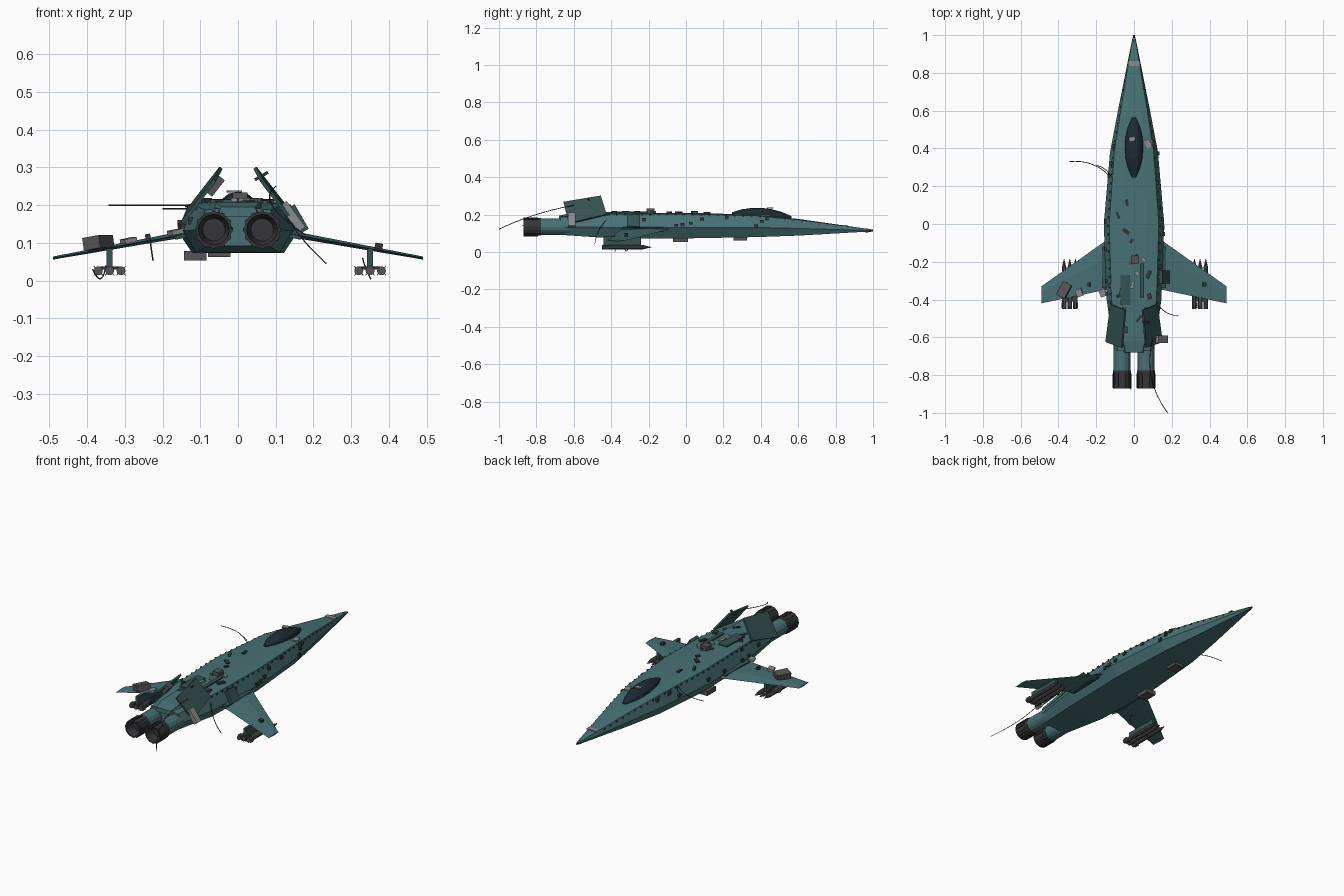
import bpy, bmesh, math, random
from mathutils import Vector

if "Cube" in bpy.data.objects:
    bpy.data.objects.remove(bpy.data.objects["Cube"])

random.seed(4)

def mat(name, r, g, b):
    m = bpy.data.materials.new(name)
    m.diffuse_color = (r, g, b, 1)
    m.use_nodes = True
    m.node_tree.nodes["Principled BSDF"].inputs["Base Color"].default_value = m.diffuse_color
    return m

TEAL = mat("teal_paint", .065, .165, .175)
DTEAL = mat("dark_teal", .035, .085, .085)
GLASS = mat("dark_glass", .012, .024, .034)
DARK = mat("dark_metal", .035, .036, .04)
MID = mat("mid_metal", .09, .09, .095)
GREY = mat("light_metal", .25, .26, .27)

def finish(name, bm, m):
    bmesh.ops.recalc_face_normals(bm, faces=bm.faces)
    me = bpy.data.meshes.new(name)
    bm.to_mesh(me)
    bm.free()
    me.materials.append(m)
    o = bpy.data.objects.new(name, me)
    bpy.context.collection.objects.link(o)
    return o

def loft(name, rings, m):
    bm = bmesh.new()
    rs = [[bm.verts.new(p) for p in r] for r in rings]
    n = len(rs[0])
    for a, b in zip(rs, rs[1:]):
        for i in range(n):
            bm.faces.new((a[i], a[(i + 1) % n], b[(i + 1) % n], b[i]))
    bm.faces.new(rs[0])
    bm.faces.new(rs[-1])
    return finish(name, bm, m)

def oval(x, y, z, rx, rz, sides):
    return [(x + rx * math.cos(i * math.tau / sides), y, z + rz * math.sin(i * math.tau / sides))
            for i in range(sides)]

def lathe(name, x, z, prof, sides, m):
    """Round body along y; prof holds (y, radius) pairs."""
    return loft(name, [oval(x, y, z, r, r, sides) for y, r in prof], m)

def plate(name, pts, t, m):
    p = [Vector(q) for q in pts]
    n = (p[1] - p[0]).cross(p[2] - p[0]).normalized() * t / 2
    return loft(name, [[q - n for q in p], [q + n for q in p]], m)

def box(name, loc, dims, m, tilt=0, turn=0):
    bm = bmesh.new()
    bmesh.ops.create_cube(bm, size=1)
    o = finish(name, bm, m)
    o.location, o.scale = loc, dims
    o.rotation_euler = (0, math.radians(tilt), math.radians(turn))
    return o

def wire(name, a, b, bow):
    """Drooping cable from a to b, bowed by a z offset."""
    c = bpy.data.curves.new(name, 'CURVE')
    c.dimensions, c.bevel_depth, c.bevel_resolution = '3D', .002, 0
    s = c.splines.new('POLY')
    s.points.add(8)
    a, b = Vector(a), Vector(b)
    side = (b - a).cross(Vector((0, 0, 1))) * .12
    for i, p in enumerate(s.points):
        u = i / 8
        k = 4 * u * (1 - u)
        p.co = (*(a.lerp(b, u) + side * k + Vector((0, 0, bow * k))), 1)
    c.materials.append(DARK)
    bpy.context.collection.objects.link(bpy.data.objects.new(name, c))

# Hull stations: y, half width, bottom, top
ST = [(.985, .008, .110, .122), (.60, .085, .088, .177), (.38, .127, .080, .200),
      (0, .16, .073, .210), (-.40, .145, .074, .209), (-.67, .106, .092, .192)]

def hull_at(y):
    for a, b in zip(ST, ST[1:]):
        if a[0] >= y >= b[0]:
            t = (a[0] - y) / (a[0] - b[0])
            return [u + (v - u) * t for u, v in zip(a[1:], b[1:])]

def hull_ring(y, w, b, t):
    half = [(.76 * w, b), (w, b + .43 * (t - b)), (.82 * w, t - .05 * (t - b)), (.4 * w, t)]
    return [(x, y, z) for x, z in half] + [(-x, y, z) for x, z in reversed(half)]

def wing_z(x):
    return .149 - .182 * abs(x)

loft("fuselage", [hull_ring(*s) for s in ST], TEAL)
lathe("nose_tip", 0, .115, [(.96, .012), (1, .004)], 8, DARK)

# Canopy bubble
rings = []
for i in range(7):
    u = .03 + .94 * i / 6
    k = math.sin(math.pi * u) ** .7
    rings.append(oval(0, .235 + .34 * u, .205 - .022 * u, .05 * k, .042 * k, 12))
loft("canopy", rings, GLASS)

# Rear spine between the fins and dark vents on the deck
loft("rear_spine", [[(-w, y, .17), (w, y, .17), (.8 * w, y, z), (-.8 * w, y, z)]
                    for y, w, z in [(-.4, .075, .21), (-.62, .072, .207), (-.68, .055, .195)]], TEAL)
box("dorsal_vent_left", (-.045, -.35, .208), (.055, .16, .014), DTEAL)
box("dorsal_vent_right", (.042, -.30, .209), (.02, .18, .018), DTEAL)

for side, sx in (("left", -1), ("right", 1)):
    # Engine sleeve, hollow nozzle, petals
    ex, ez = sx * .064, .135
    lathe(f"engine_sleeve_{side}", ex, ez, [(-.6, .044), (-.785, .045)], 16, TEAL)
    lathe(f"nozzle_{side}", ex, ez, [(-.775, .047), (-.87, .048), (-.87, .041), (-.82, .03)], 16, DARK)
    for i in range(12):
        a = i * math.tau / 12
        box(f"nozzle_petal_{side}_{i}", (ex + .048 * math.cos(a), -.83, ez + .048 * math.sin(a)),
            (.005, .075, .01), DARK, -30 * i)

    # Drooped swept wing
    rings = []
    for x, lead, trail, t in [(.11, -.06, -.34, .009), (.49, -.33, -.42, .004)]:
        ym, z = lead + .35 * (trail - lead), wing_z(x)
        rings.append([(sx * x, lead, z), (sx * x, ym, z + t), (sx * x, trail, z), (sx * x, ym, z - t)])
    loft(f"wing_{side}", rings, TEAL)
    box(f"wing_root_fairing_{side}", (sx * .153, -.23, .122), (.03, .22, .022), DTEAL, sx * 12)

    # Tail fin leaning inward
    plate(f"tail_fin_{side}", [(sx * .122, -.425, .2), (sx * .045, -.455, .299),
                               (sx * .062, -.655, .266), (sx * .148, -.625, .152)], .01, DTEAL)

    # Pylon with three missiles
    px = .345 + sx * .005
    box(f"pylon_{side}", (sx * px, -.34, .059), (.016, .2, .052), DTEAL)
    box(f"missile_rack_{side}", (sx * px, -.34, .033), (.065, .14, .008), DARK)
    for i in range(3):
        mx = sx * px + .03 * (i - 1)
        lathe(f"missile_{side}_{i}", mx, .026, [(-.45, .012), (-.23, .012), (-.185, .001)], 10, MID)
        for a in (45, 135):
            box(f"missile_fin_{side}_{i}_{a}", (mx, -.43, .026), (.034, .03, .002), MID, a)

    # Rivets along the shoulder, lugs on the flanks
    for i in range(30):
        y = .8 - i * .045
        w, b, t = hull_at(y)
        box(f"shoulder_rivet_{side}_{i}", (sx * .86 * w, y, t - .012), (.007, .01, .007), DTEAL)
    for i in range(9):
        y, f = random.uniform(-.55, .5), random.random()
        w, b, t = hull_at(y)
        box(f"side_lug_{side}_{i}", (sx * w * (1 - .16 * f), y, b + (t - b) * (.45 + .45 * f)),
            (.016, .02, .018), DARK)
    for i in range(2):
        x = random.uniform(.2, .4)
        box(f"wing_lug_{side}_{i}", (sx * x, -.32, wing_z(x) + .01), (.014, .02, .016), DARK, sx * 11)

# Bolted-on equipment
box("nose_band", (0, .85, .142), (.065, .025, .006), GREY)
box("canopy_patch", (-.01, .45, .236), (.035, .025, .006), GREY, 0, 15)
box("deck_patch", (.075, .425, .196), (.03, .045, .008), GREY, 0, 25)
box("dorsal_unit", (.005, -.19, .219), (.04, .045, .028), MID)
box("wing_unit", (-.37, -.35, .1), (.05, .08, .034), MID, -9, -28)
for x in (-.29, -.165):
    box("wing_plate", (x, -.365, wing_z(x) + .01), (.034, .04, .012), GREY, -11, 20)
box("hull_unit", (.16, -.28, .165), (.02, .07, .075), DTEAL, -30)
box("fin_unit_right", (.145, -.61, .17), (.022, .04, .085), GREY, -36)
box("fin_unit_left", (-.062, -.56, .252), (.026, .035, .055), MID, 38)
box("fin_antenna", (.062, -.52, .277), (.04, .01, .008), DARK, -30)
box("belly_unit", (-.113, -.03, .066), (.06, .08, .026), MID)
box("belly_plate", (-.05, .29, .072), (.06, .07, .018), MID)

# Scattered plates on the upper deck
for i in range(16):
    y = random.uniform(-.62, .2)
    w, b, t = hull_at(y)
    box(f"deck_plate_{i}", (random.uniform(-.6, .6) * w, y, t + .002),
        (random.uniform(.012, .026), random.uniform(.02, .045), random.choice((.009, .016))),
        random.choice((GREY, MID, DARK, DTEAL)), 0, random.uniform(-60, 60))

# Loose cables
wire("cable_left_long", (-.13, .255, .199), (-.343, .33, .2), 0)
wire("cable_left_short", (-.12, .25, .19), (-.2, .31, .19), 0)
wire("cable_rear", (.1, -.6, .25), (.178, -1, .122), .012)
wire("cable_right", (.12, -.42, .18), (.234, -.487, .045), 0)
wire("cable_wing", (-.232, -.3, .1), (-.225, -.3, .052), 0)
wire("cable_missile_left", (-.385, -.33, .03), (-.35, -.3, .04), -.03)
wire("cable_missile_right", (.33, -.36, .06), (.352, -.38, .004), 0)
wire("cable_nozzle_gap", (-.02, -.66, .16), (-.015, -.875, .14), 0)
